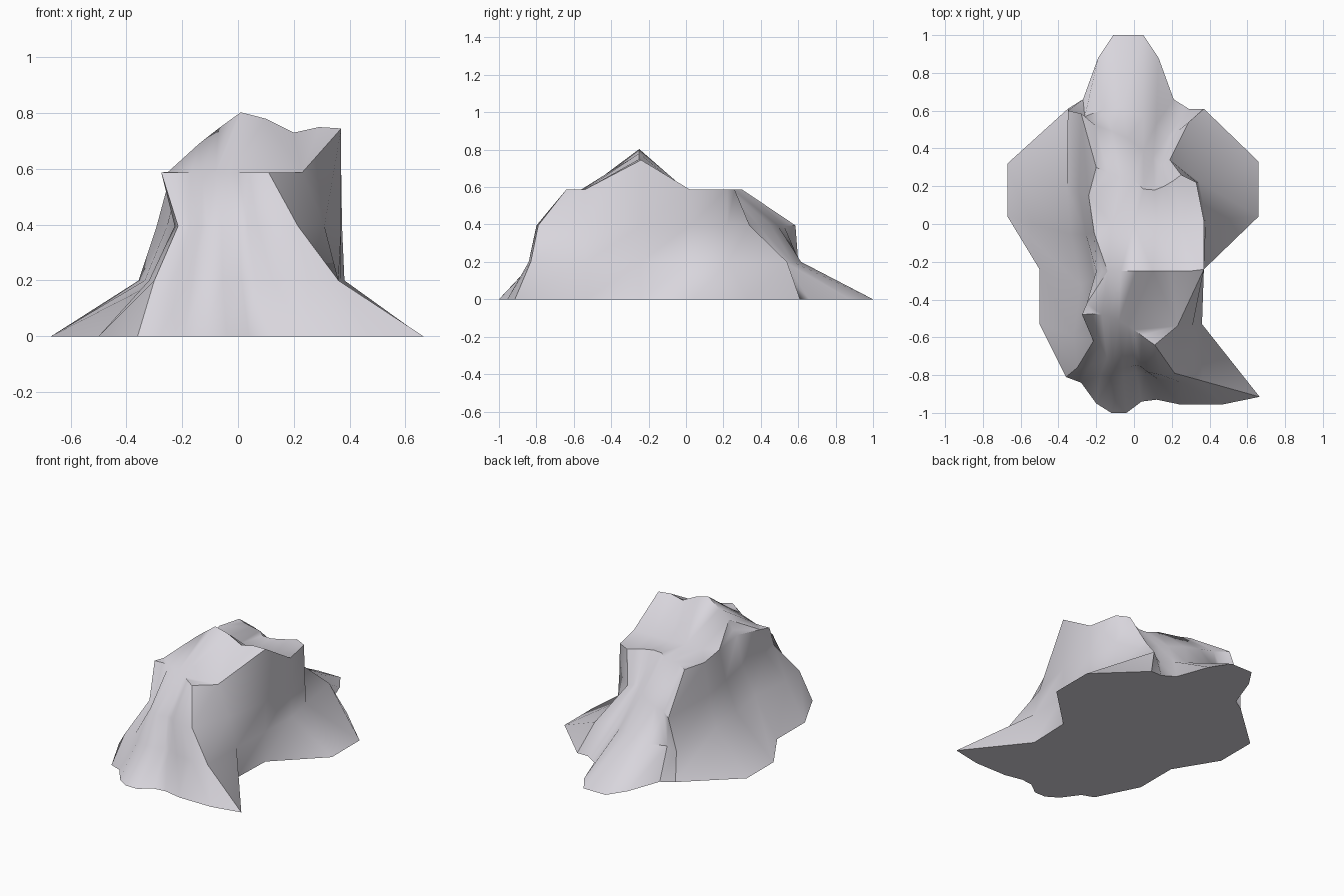
import bpy, bmesh, math
from mathutils import Vector
from mathutils.geometry import delaunay_2d_cdt

if "Cube" in bpy.data.objects:
    bpy.data.objects.remove(bpy.data.objects["Cube"])

TOP = 0.587
LEVELS = (0.0, 0.2, 0.395)
FALLOFF = (.75, .4, .15)

# Cliff walls: corner column (four levels), inward progress at the two middle levels,
# which ends blend into their corners, then the foot -> rim columns (x, y, x, y, z).
front = ([(-.36, -.81), (-.30, -.76), (-.215, -.62), (-.275, -.48)], (.39, .48), (1, 1),
         [(-.28, -.84, -.22, -.475, TOP), (-.20, -.95, -.17, -.48, TOP),
          (-.12, -1.0, -.13, -.49, TOP), (-.04, -1.0, -.08, -.51, TOP),
          (.04, -.94, -.03, -.54, TOP), (.12, -.93, .0, -.56, TOP),
          (.24, -.955, .04, -.59, TOP), (.47, -.955, .08, -.62, TOP)])
right = ([(.665, -.915), (.36, -.83), (.215, -.79), (.11, -.64)], (.96, .99), (0, 0),
         [(.36, -.53, .23, -.54, TOP), (.37, -.24, .37, -.24, .745),
          (.66, .04, .37, .02, TOP), (.66, .33, .33, .22, TOP)])
back = ([(.37, .61), (.29, .54), (.19, .34), (.25, .26)], (.53, .75), (1, 1),
        [(.29, .61, .21, .23, TOP), (.21, .66, .16, .20, TOP),
         (.13, .88, .11, .18, TOP), (.05, 1.0, .05, .185, TOP),
         (-.11, 1.0, 0, .23, TOP), (-.19, .88, -.07, .25, TOP),
         (-.27, .66, -.14, .27, TOP)])
left = ([(-.35, .61), (-.35, .60), (-.28, .585), (-.20, .30)], (.73, .88), (0, 1),
        [(-.67, .32, -.24, .15, TOP), (-.67, .04, -.21, -.05, TOP),
         (-.50, -.24, -.20, -.25, .605), (-.50, -.53, -.25, -.42, .59)])
walls = (front, right, back, left)


def offset(corner, k, f):
    """How far a corner column strays from the plain foot-to-rim line."""
    p = [Vector(c) for c in corner]
    return p[k] - p[0].lerp(p[3], f)


columns = []
for w, (corner, steps, ends, wall) in enumerate(walls):
    following = walls[(w + 1) % 4][0]
    columns.append([Vector((x, y, z)) for (x, y), z in zip(corner, LEVELS + (TOP,))])
    for i, (bx, by, rx, ry, rz) in enumerate(wall):
        foot, rim_xy = Vector((bx, by)), Vector((rx, ry))
        col = [foot.to_3d()]
        for k, f in enumerate(steps, 1):
            p = foot.lerp(rim_xy, f)
            j = len(wall) - 1 - i
            if ends[0] and i < 3:
                p += offset(corner, k, f) * FALLOFF[i]
            if ends[1] and j < 3:
                p += offset(following, k, f) * FALLOFF[j]
            col.append(Vector((p.x, p.y, LEVELS[k])))
        columns.append(col + [Vector((rx, ry, rz))])

# Bank beside the front spur stays near vertical
bank = columns[len(front[3]) + 2]
bank[1].xy, bank[2].xy = (.36, -.53), (.31, -.54)

bm = bmesh.new()
grid = [[bm.verts.new(p) for p in col] for col in columns]
n = len(grid)
for i in range(n):
    a, b = grid[i], grid[(i + 1) % n]
    for k in range(3):
        bm.faces.new((a[k], b[k], b[k + 1], a[k + 1]))
bm.faces.new([c[0] for c in reversed(grid)])  # flat underside

# Summit: rim loop plus a ridge and a flat saddle behind it
rim = [c[3] for c in grid]
ridge = [(-.17, -.25, .63), (-.14, -.25, .69), (-.07, -.25, .745), (.01, -.25, .803),
         (.10, -.25, .78), (.20, -.25, .73), (.29, -.25, .75)]
saddle = [(-.12, 0, .587), (0, 0, .585), (.12, 0, .575), (.25, 0, .58)]
inner = [bm.verts.new(p) for p in ridge + saddle]
pts = rim + inner
edges = [(i, (i + 1) % n) for i in range(n)]
edges += [(n + i, n + i + 1) for i in range(len(ridge) - 1)]
res = delaunay_2d_cdt([v.co.xy for v in pts], edges, [], 1, 1e-5)
for tri in res[2]:
    vs = [pts[res[3][i][0]] for i in tri]
    if len(set(vs)) == 3:
        bm.faces.new(vs)
bmesh.ops.recalc_face_normals(bm, faces=bm.faces[:])

mesh = bpy.data.meshes.new("rock_outcrop")
bm.to_mesh(mesh)
bm.free()
obj = bpy.data.objects.new("rock_outcrop", mesh)
bpy.context.collection.objects.link(obj)

stone = bpy.data.materials.new("pale_grey_stone")
stone.diffuse_color = (0.69, 0.67, 0.72, 1)
stone.use_nodes = True
stone.node_tree.nodes["Principled BSDF"].inputs["Base Color"].default_value = stone.diffuse_color
mesh.materials.append(stone)

bpy.context.view_layer.objects.active = obj
obj.select_set(True)
bpy.ops.object.shade_smooth_by_angle(angle=math.radians(45))
